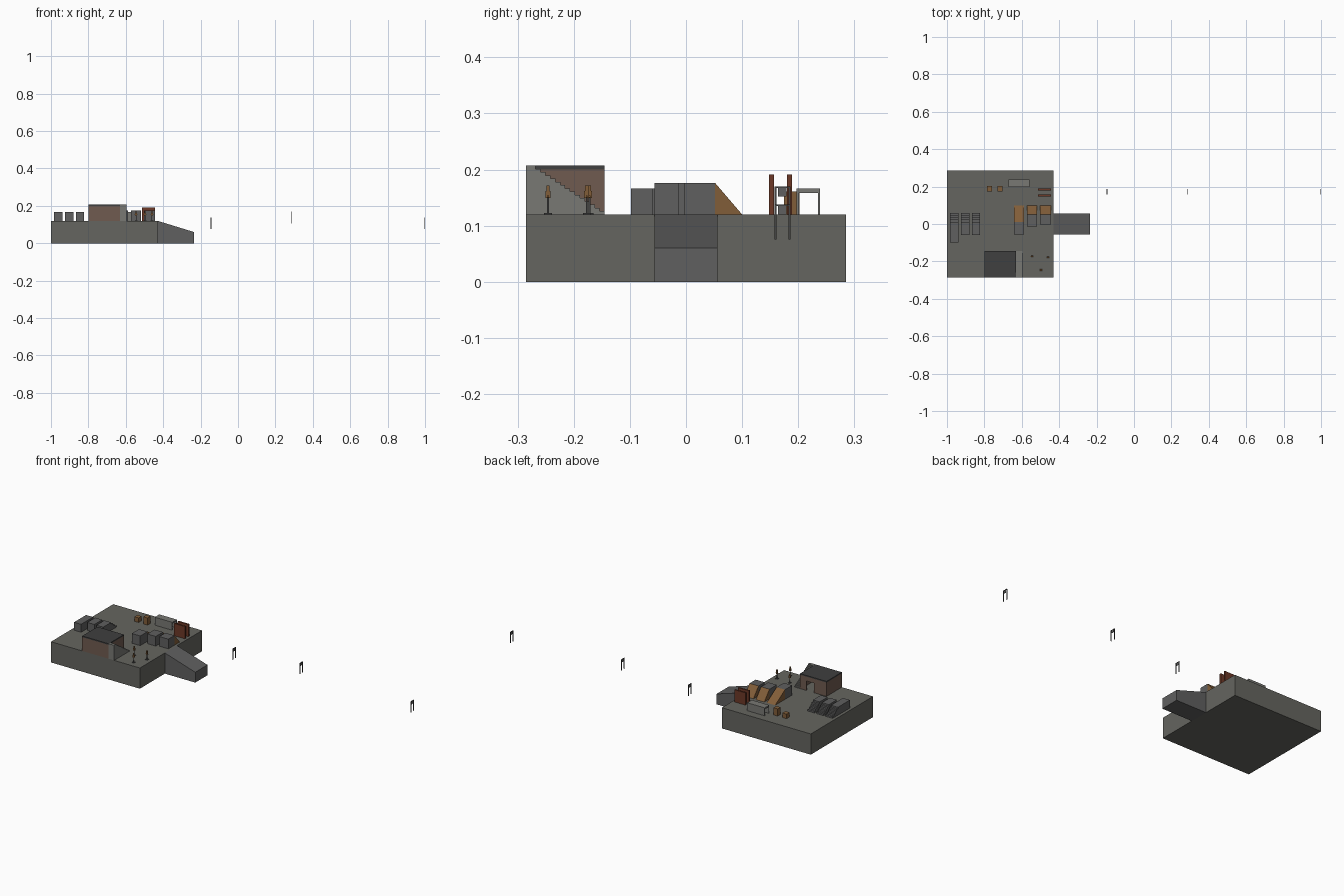
import bpy, bmesh

if "Cube" in bpy.data.objects:
    bpy.data.objects.remove(bpy.data.objects["Cube"])

def mat(name, c):
    m = bpy.data.materials.new(name)
    m.diffuse_color = (*c, 1)
    m.use_nodes = True
    m.node_tree.nodes["Principled BSDF"].inputs["Base Color"].default_value = m.diffuse_color
    return m

concrete = mat("concrete", (0.13, 0.13, 0.115))
block = mat("dark_concrete", (0.115, 0.115, 0.115))
pale = mat("pale_stone", (0.19, 0.19, 0.175))
wall_m = mat("brown_wall", (0.16, 0.105, 0.08))
roof_m = mat("dark_roof", (0.05, 0.05, 0.05))
wood = mat("wood", (0.22, 0.11, 0.04))
rust = mat("rust", (0.15, 0.04, 0.02))
metal = mat("metal", (0.06, 0.06, 0.06))

def make(name, bm, m):
    bmesh.ops.recalc_face_normals(bm, faces=bm.faces)
    me = bpy.data.meshes.new(name)
    bm.to_mesh(me)
    bm.free()
    me.materials.append(m)
    ob = bpy.data.objects.new(name, me)
    bpy.context.collection.objects.link(ob)
    return ob

def boxes(name, parts, m):
    """One object from boxes given as (x0, x1, y0, y1, z0, z1)."""
    bm = bmesh.new()
    for x0, x1, y0, y1, z0, z1 in parts:
        vs = bmesh.ops.create_cube(bm, size=1)["verts"]
        for v in vs:
            v.co = ((x0 + x1) / 2 + v.co.x * (x1 - x0),
                    (y0 + y1) / 2 + v.co.y * (y1 - y0),
                    (z0 + z1) / 2 + v.co.z * (z1 - z0))
    return make(name, bm, m)

def prism(name, profile, a, b, m, axis="x"):
    """Extrude a (y, z) profile along x, or an (x, z) profile along y."""
    bm = bmesh.new()
    put = (lambda p, t: (t, p[0], p[1])) if axis == "x" else (lambda p, t: (p[0], t, p[1]))
    va = [bm.verts.new(put(p, a)) for p in profile]
    vb = [bm.verts.new(put(p, b)) for p in profile]
    n = len(profile)
    bm.faces.new(va)
    bm.faces.new(vb[::-1])
    for i in range(n):
        bm.faces.new((va[i], va[(i + 1) % n], vb[(i + 1) % n], vb[i]))
    return make(name, bm, m)

def stair_profile(back, top_end, foot, z0, z1, n):
    """Flat landing from back to top_end, then n steps down to foot."""
    pts = [(back, z0), (back, z1)]
    run, rise = (foot - top_end) / n, (z1 - z0) / (n + 1)
    y, z = top_end, z1
    pts.append((y, z))
    for _ in range(n):
        z -= rise
        pts.append((y, z))
        y += run
        pts.append((y, z))
    pts.append((foot, z0))
    return pts

Z = 0.12

# Platform and entry ramp
boxes("platform", [(-1, -0.43, -0.285, 0.285, 0, Z)], concrete)
prism("entry_ramp", [(-0.43, 0), (-0.235, 0), (-0.235, 0.06), (-0.43, Z)],
      -0.056, 0.056, block, "y")

# House: hollow walls with a doorway at the back, flat roof, outside stairs
X0, X1, Y0, Y1, T, H = -0.80, -0.63, -0.285, -0.145, 0.006, 0.2
boxes("house_walls", [
    (X0, X1, Y0, Y0 + T, Z, H),
    (X0, X0 + T, Y0 + T, Y1 - T, Z, H),
    (X1 - T, X1, Y0 + T, Y1 - T, Z, H),
    (X0, -0.72, Y1 - T, Y1, Z, H),
    (-0.67, X1, Y1 - T, Y1, Z, H),
    (-0.72, -0.67, Y1 - T, Y1, 0.175, H)], wall_m)
boxes("house_roof", [(X0, X1, Y0, Y1, H, 0.207)], roof_m)
prism("house_stairs", stair_profile(-0.285, -0.268, -0.145, Z, 0.207, 14),
      X1, -0.595, pale)

# Stepped blocks on the left
for x0, x1, back in [(-0.983, -0.938, -0.098), (-0.925, -0.88, -0.06), (-0.866, -0.823, -0.06)]:
    prism("stepped_block", stair_profile(back, 0.012, 0.06, Z, 0.166, 4), x0, x1, block)

# Blocks with wooden ramps
for x0, x1, back, edge in [(-0.642, -0.588, -0.056, 0.01),
                           (-0.572, -0.518, -0.014, 0.052),
                           (-0.502, -0.444, -0.004, 0.052)]:
    boxes("ramp_block", [(x0, x1, back, edge, Z, 0.176)], block)
    prism("wooden_ramp", [(edge, Z), (0.1, Z), (edge, 0.176)], x0, x1, wood)

# Crates
boxes("low_crate", [(-0.787, -0.76, 0.175, 0.202, Z, 0.146)], wood)
boxes("tall_crate", [(-0.73, -0.703, 0.175, 0.202, Z, 0.161)], wood)

# Crawl tunnel
prism("crawl_tunnel", [(0.197, Z), (0.197, 0.166), (0.239, 0.166), (0.239, Z),
                       (0.235, Z), (0.235, 0.158), (0.201, 0.158), (0.201, Z)],
      -0.672, -0.56, pale)

# Pair of rusty walls
for y in (0.148, 0.18):
    boxes("rusty_wall", [(-0.513, -0.444, y, y + 0.0085, Z, 0.191)], rust)

# Practice dummies: foot, pole, body and head
for x, y in [(-0.545, -0.172), (-0.46, -0.177), (-0.497, -0.246)]:
    boxes("dummy_stand", [(x - 0.007, x + 0.007, y - 0.007, y + 0.007, Z, 0.123),
                          (x - 0.0015, x + 0.0015, y - 0.0015, y + 0.0015, 0.123, 0.15)], metal)
    boxes("dummy_body", [(x - 0.0045, x + 0.0045, y - 0.0045, y + 0.0045, 0.149, 0.162),
                         (x - 0.008, x + 0.008, y - 0.0015, y + 0.0015, 0.15, 0.154),
                         (x - 0.003, x + 0.003, y - 0.003, y + 0.003, 0.162, 0.172)], wood)

# Floating gates
for x, z in [(-0.145, 0.075), (0.285, 0.107), (0.998, 0.075)]:
    t = 0.002
    top = z + 0.063
    boxes("gate_frame", [(x - t, x + t, 0.158, 0.161, z, top),
                         (x - t, x + t, 0.183, 0.186, z, top),
                         (x - t, x + t, 0.161, 0.183, top - 0.003, top)], metal)
    boxes("gate_panel", [(x - 0.001, x + 0.001, 0.164, 0.179, top - 0.018, top - 0.003)], block)
